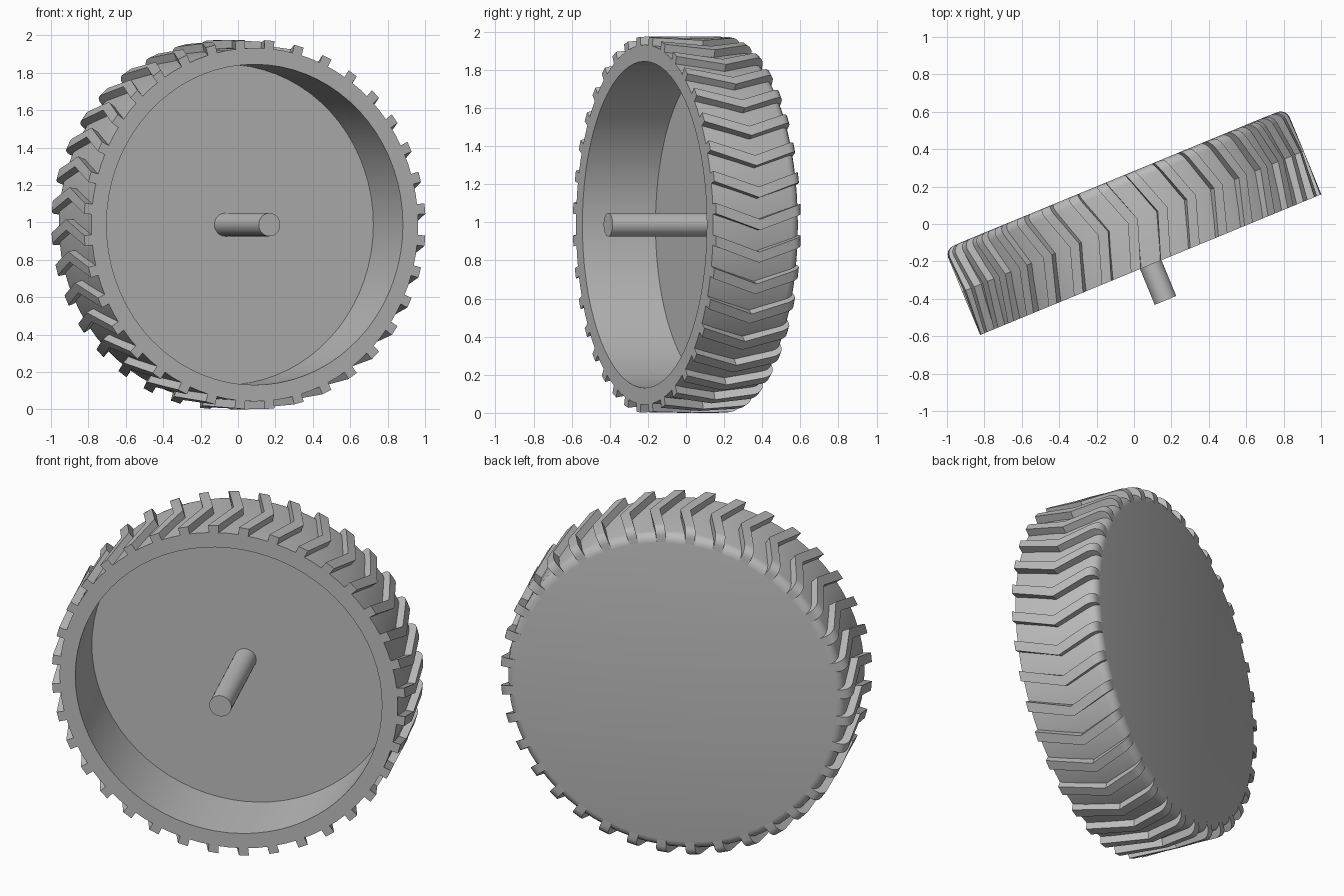
import bpy, bmesh
from math import sin, cos, pi, radians
from mathutils import Matrix

cube = bpy.data.objects.get("Cube")
if cube:
    bpy.data.objects.remove(cube, do_unlink=True)

# Main sizes, with depth measured along the axle toward the open side
TIP, BASE, HOLE = 0.988, 0.945, 0.857
FRONT, MIDDLE, BACK, FLOOR = 0.235, -0.015, -0.262, -0.18
FILLET = 0.05
TEETH = 36
SWEEP = radians(5)
HALF_TOOTH = radians(1.65)

grey = bpy.data.materials.new("grey")
grey.use_nodes = True
grey.diffuse_color = (0.5, 0.5, 0.5, 1)
grey.node_tree.nodes["Principled BSDF"].inputs["Base Color"].default_value = (0.5, 0.5, 0.5, 1)

# The wheel is turned about the vertical
placement = Matrix.Translation((0, 0, TIP)) @ Matrix.Rotation(radians(22.4), 4, "Z")


def finish(bm, name):
    bmesh.ops.recalc_face_normals(bm, faces=bm.faces)
    mesh = bpy.data.meshes.new(name)
    bm.to_mesh(mesh)
    bm.free()
    mesh.materials.append(grey)
    obj = bpy.data.objects.new(name, mesh)
    bpy.context.collection.objects.link(obj)
    obj.matrix_world = placement
    bpy.ops.object.select_all(action="DESELECT")
    obj.select_set(True)
    bpy.context.view_layer.objects.active = obj
    bpy.ops.object.shade_smooth_by_angle(angle=radians(30))


def lathe(name, profile, steps):
    bm = bmesh.new()
    verts = [bm.verts.new((r, -d, 0)) for r, d in profile]
    edges = [bm.edges.new(pair) for pair in zip(verts, verts[1:])]
    bmesh.ops.spin(bm, geom=verts + edges, cent=(0, 0, 0), axis=(0, 1, 0),
                   angle=2 * pi, steps=steps)
    bmesh.ops.remove_doubles(bm, verts=bm.verts, dist=0.0001)
    finish(bm, name)


def rounded_corner(radius, back, steps=4):
    turns = [pi / 2 * i / steps for i in range(steps + 1)]
    return [(radius - FILLET * (1 - cos(t)), back + FILLET * (1 - sin(t))) for t in turns]


# Hollow drum, open at the front with a rounded rear edge
lathe("wheel_drum",
      [(0, FLOOR), (HOLE, FLOOR), (HOLE, FRONT), (BASE, FRONT)]
      + rounded_corner(BASE, BACK) + [(0, BACK)], 72)

# Axle standing on the inner disc
lathe("axle", [(0, FLOOR - 0.02), (0.062, FLOOR - 0.02), (0.062, 0.442), (0, 0.442)], 32)


# Chevron tread blocks that wrap over the rear edge
def add_tooth(bm, start):
    outer = [(TIP, FRONT), (TIP, MIDDLE)] + rounded_corner(TIP, BACK + 0.001)
    rings = []
    for r, d in outer:
        reach = FRONT - MIDDLE if d > MIDDLE else MIDDLE - BACK
        mid = start + SWEEP * (1 - abs(d - MIDDLE) / reach)
        low = r - (TIP - BASE) - 0.02
        corners = [(low, -1), (r, -1), (r, 1), (low, 1)]
        ring = []
        for radius, side in corners:
            a = mid + side * HALF_TOOTH
            ring.append(bm.verts.new((radius * sin(a), -d, radius * cos(a))))
        rings.append(ring)
    for a, b in zip(rings, rings[1:]):
        for i in range(4):
            j = (i + 1) % 4
            bm.faces.new((a[i], a[j], b[j], b[i]))
    bm.faces.new(rings[0])
    bm.faces.new(rings[-1])


tread = bmesh.new()
for k in range(TEETH):
    add_tooth(tread, 2 * pi * (k + 0.5) / TEETH)
finish(tread, "chevron_tread")
